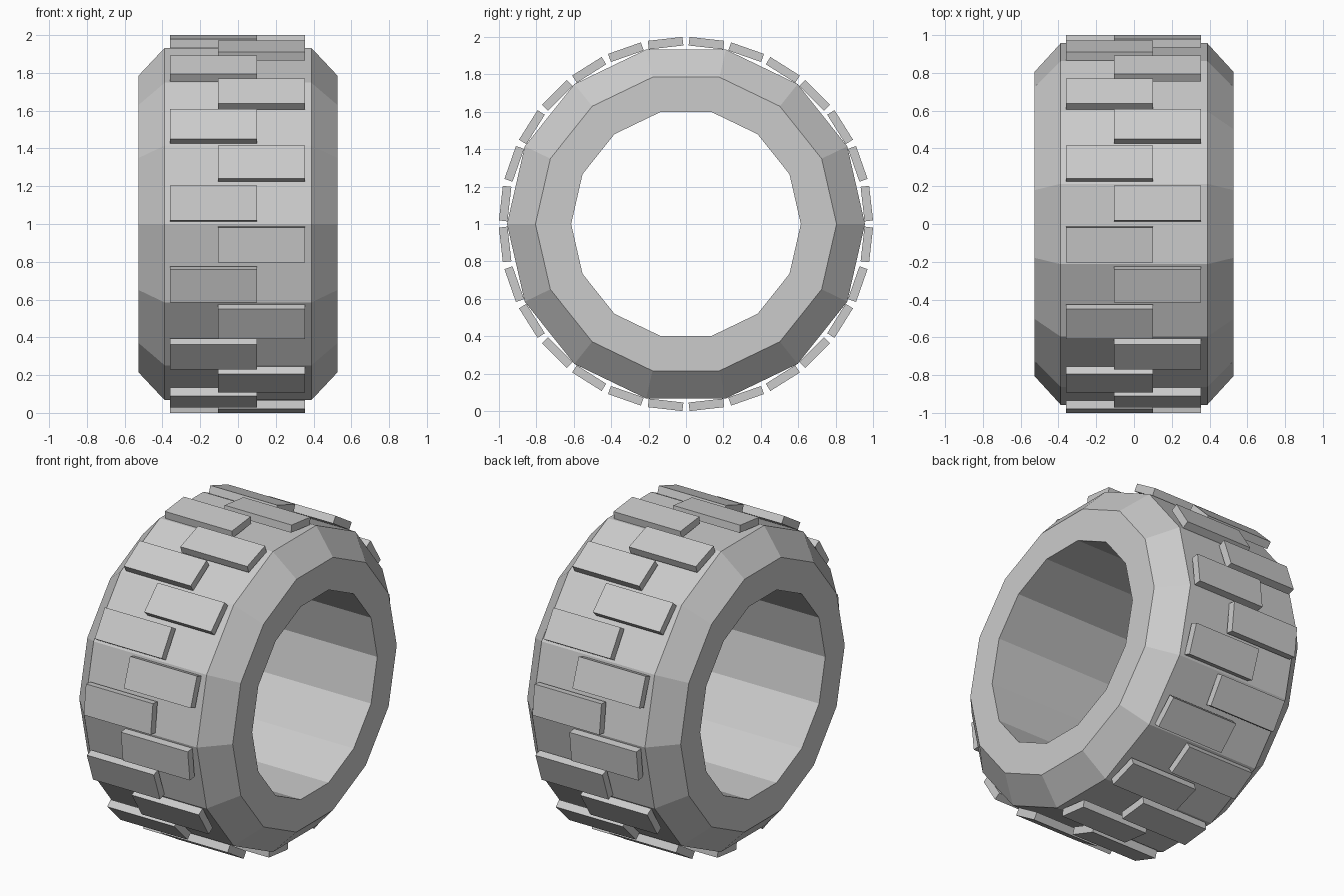
import bpy, bmesh
from math import cos, sin, pi
from mathutils import Matrix, Vector

if "Cube" in bpy.data.objects:
    bpy.data.objects.remove(bpy.data.objects["Cube"])

CENTRE = Vector((0, 0, 1))
SIDES, BLOCKS = 14, 28


def make_object(name, bm):
    bmesh.ops.recalc_face_normals(bm, faces=bm.faces)
    mesh = bpy.data.meshes.new(name)
    bm.to_mesh(mesh)
    bm.free()
    obj = bpy.data.objects.new(name, mesh)
    obj.location = CENTRE
    bpy.context.collection.objects.link(obj)
    return obj


# Tyre body: (x, radius) cross-section swept round the x axis in 14 flat steps
profile = [(-0.527, 0.614), (-0.527, 0.805), (-0.388, 0.957),
           (0.388, 0.957), (0.527, 0.805), (0.527, 0.614)]
bm = bmesh.new()
rings = []
for i in range(SIDES):
    a = 2 * pi * i / SIDES
    rings.append([bm.verts.new((x, r * cos(a), r * sin(a))) for x, r in profile])
n = len(profile)
for i in range(SIDES):
    p, q = rings[i], rings[(i + 1) % SIDES]
    for j in range(n):
        k = (j + 1) % n
        bm.faces.new((p[j], p[k], q[k], q[j]))
make_object("tyre_body", bm)

# Tread blocks: thin slabs alternating left and right round the tyre
bm = bmesh.new()
for i in range(BLOCKS):
    a = 2 * pi * (i + 0.5) / BLOCKS
    x = 0.125 if i % 2 == 0 else -0.129
    matrix = (Matrix.Rotation(a, 4, 'X')
              @ Matrix.Translation((x, 0.973, 0))
              @ Matrix.Diagonal((0.46, 0.046, 0.186, 1)))
    bmesh.ops.create_cube(bm, size=1, matrix=matrix)
make_object("tread_blocks", bm)
